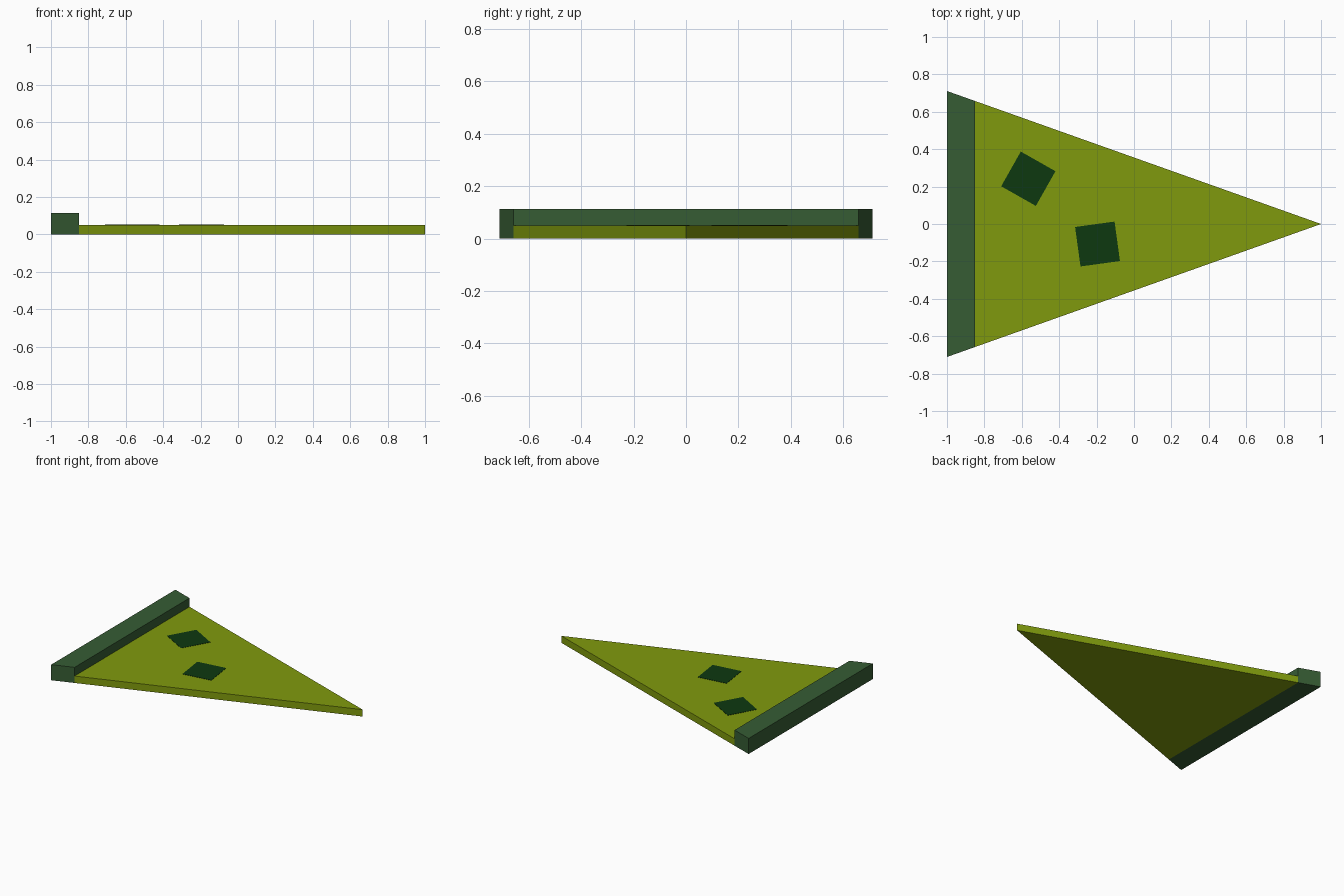
import bpy, bmesh, math
from mathutils import Vector

if "Cube" in bpy.data.objects:
    bpy.data.objects.remove(bpy.data.objects["Cube"])


def material(name, rgb):
    mat = bpy.data.materials.new(name)
    mat.diffuse_color = (*rgb, 1.0)
    mat.use_nodes = True
    mat.node_tree.nodes["Principled BSDF"].inputs["Base Color"].default_value = mat.diffuse_color
    return mat


def prism(name, outline, z0, z1, mat):
    """Extrude a counter-clockwise outline from z0 up to z1."""
    bm = bmesh.new()
    base = bm.faces.new([bm.verts.new((x, y, z0)) for x, y in outline])
    top = bmesh.ops.extrude_face_region(bm, geom=[base], use_keep_orig=True)
    verts = [v for v in top["geom"] if isinstance(v, bmesh.types.BMVert)]
    bmesh.ops.translate(bm, verts=verts, vec=Vector((0, 0, z1 - z0)))
    bmesh.ops.recalc_face_normals(bm, faces=bm.faces)
    mesh = bpy.data.meshes.new(name)
    bm.to_mesh(mesh)
    bm.free()
    mesh.materials.append(mat)
    obj = bpy.data.objects.new(name, mesh)
    bpy.context.collection.objects.link(obj)
    return obj


olive = material("olive green", (0.216, 0.323, 0.004))
forest = material("forest green", (0.037, 0.107, 0.034))
dark = material("dark green", (0.004, 0.040, 0.005))

BACK, INNER, TIP = -1.0, -0.85, 1.0
HALF_WIDTH = 0.711
SLICE_TOP, CRUST_TOP = 0.05, 0.113


def half_width(x):
    return HALF_WIDTH * (TIP - x) / (TIP - BACK)


# Wedge-shaped slice
w_in, w_out = half_width(INNER), half_width(BACK)
prism("slice", [(INNER, -w_in), (TIP, 0), (INNER, w_in)], 0, SLICE_TOP, olive)

# Raised crust along the wide end
prism("crust", [(BACK, -w_out), (INNER, -w_in), (INNER, w_in), (BACK, w_out)],
      0, CRUST_TOP, forest)

# Thin square toppings: centre x, centre y, turn in degrees
SIDE = 0.213
for i, (cx, cy, turn) in enumerate([(-0.565, 0.242, -29.5), (-0.195, -0.107, 7.8)], 1):
    r = SIDE / math.sqrt(2)
    angles = [math.radians(turn + 45 + 90 * k) for k in range(4)]
    square = [(cx + r * math.cos(a), cy + r * math.sin(a)) for a in angles]
    prism(f"topping_{i}", square, SLICE_TOP, SLICE_TOP + 0.002, dark)
